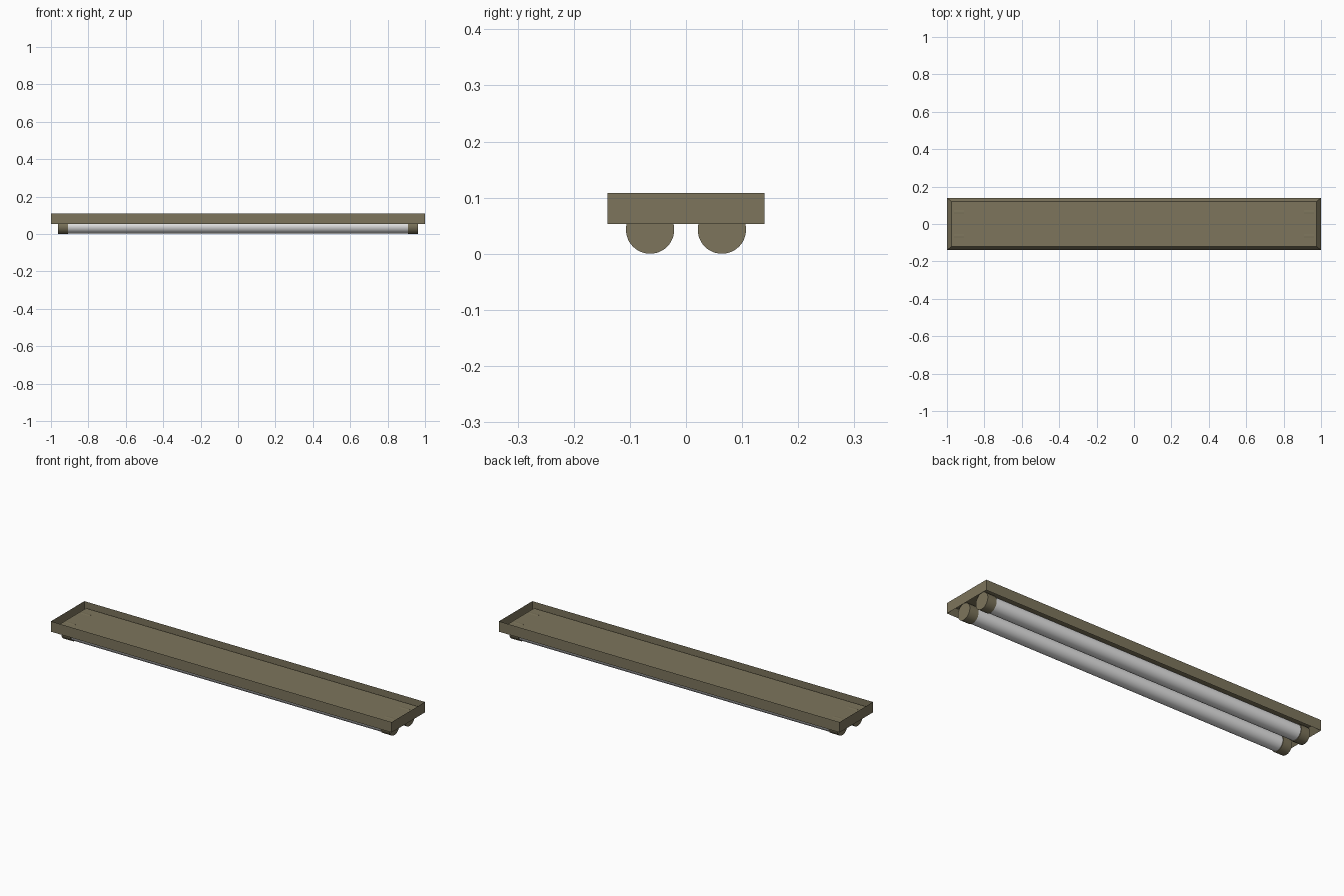
import bpy, bmesh, math

if "Cube" in bpy.data.objects:
    bpy.data.objects.remove(bpy.data.objects["Cube"])


def material(name, rgb):
    m = bpy.data.materials.new(name)
    m.diffuse_color = (*rgb, 1)
    m.use_nodes = True
    m.node_tree.nodes["Principled BSDF"].inputs["Base Color"].default_value = m.diffuse_color
    return m


METAL = material("olive metal", (0.205, 0.178, 0.107))
GLASS = material("tube white", (0.8, 0.8, 0.8))


def finish(name, bm, mat):
    me = bpy.data.meshes.new(name)
    bm.to_mesh(me)
    bm.free()
    me.materials.append(mat)
    ob = bpy.data.objects.new(name, me)
    bpy.context.collection.objects.link(ob)
    return ob


# Housing: open-topped sheet box, reflector slopes up from the bottom rim
bm = bmesh.new()
loops = []
for hx, hy, z in ((1, 0.14, 0.108), (1, 0.14, 0.053), (0.975, 0.119, 0.085)):
    loops.append([bm.verts.new((sx * hx, sy * hy, z))
                  for sx, sy in ((-1, -1), (1, -1), (1, 1), (-1, 1))])
for a, b in zip(loops, loops[1:]):
    for i in range(4):
        j = (i + 1) % 4
        bm.faces.new((a[i], b[i], b[j], a[j]))
bm.faces.new(loops[2][::-1])
finish("housing", bm, METAL)


def rod(name, x, y, radius, length, mat):
    """Smooth-sided cylinder along x."""
    bpy.ops.mesh.primitive_cylinder_add(
        vertices=48, radius=radius, depth=length, location=(x, y, 0.043),
        rotation=(0, math.pi / 2, 0))
    ob = bpy.context.object
    ob.name = ob.data.name = name
    ob.data.materials.append(mat)
    bpy.ops.object.shade_smooth_by_angle(angle=math.radians(40))


# Two tubes, each held by an end cap at both ends
for side, y in (("front", -0.064), ("back", 0.064)):
    rod(side + "_tube", 0, y, 0.0395, 1.84, GLASS)
    for end, x in (("left", -0.9365), ("right", 0.9365)):
        rod(f"{side}_{end}_cap", x, y, 0.043, 0.053, METAL)
